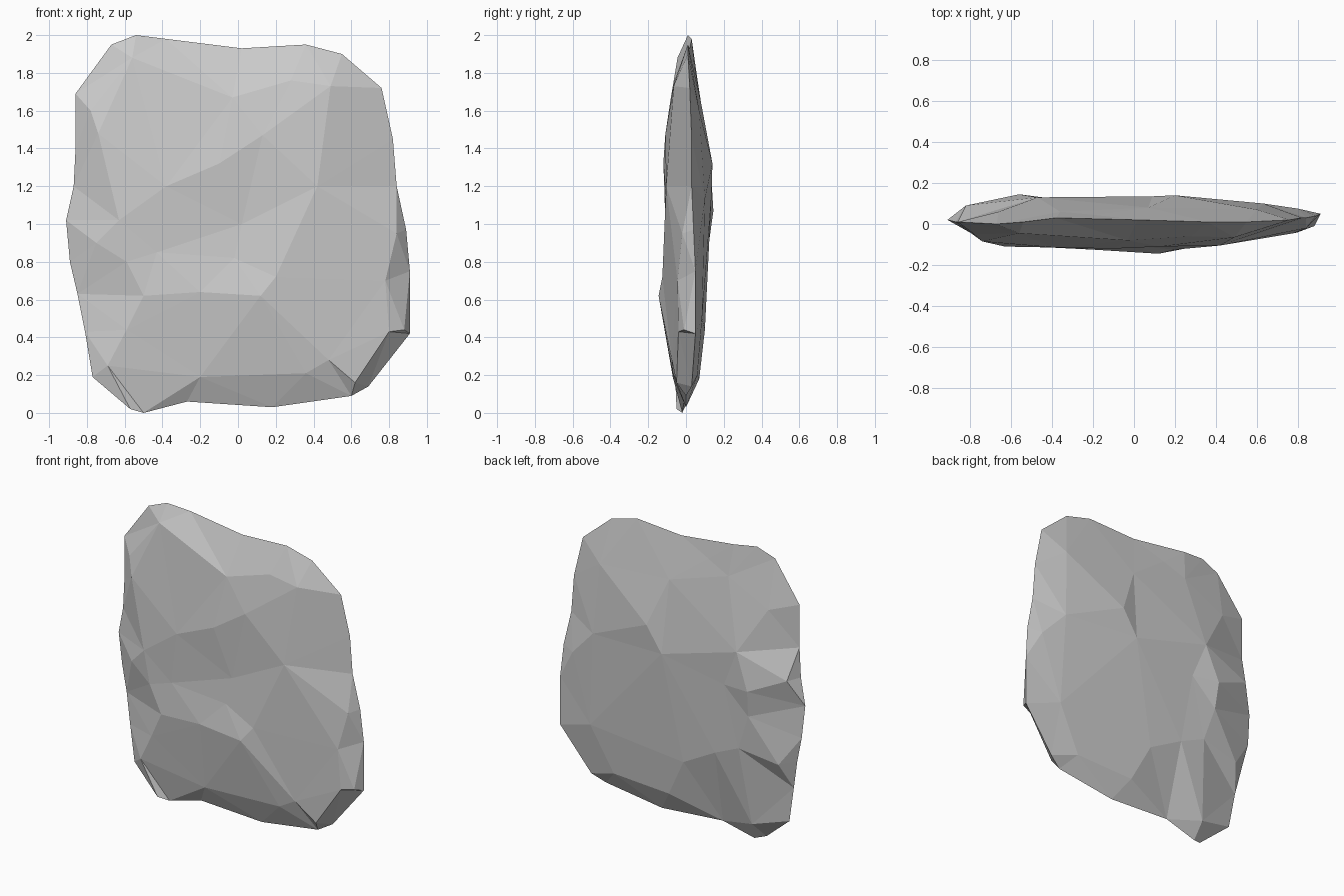
import bpy, bmesh
from mathutils import Vector
from mathutils.geometry import delaunay_2d_cdt

# Outline of the slab as (x, z, y), clockwise from the top left
rim = [(-.54, 2, .01), (-.38, 1.98, .03), (.02, 1.93, .02), (.36, 1.95, .01),
       (.55, 1.90, .01), (.76, 1.72, .02), (.82, 1.45, .03), (.84, 1.2, .03),
       (.89, .97, .04), (.91, .75, .05), (.91, .42, .05), (.69, .14, .03),
       (.60, .09, .0), (.18, .03, .0), (-.27, .06, -.01), (-.5, 0, -.02),
       (-.57, .02, -.05), (-.77, .19, -.01), (-.81, .43, .0), (-.85, .63, .02),
       (-.89, .8, .03), (-.91, 1.02, .02), (-.87, 1.2, .01), (-.86, 1.4, .01),
       (-.86, 1.69, .01), (-.67, 1.95, .0)]

# Chipped facet corners on the front face
front = [(-.56, 1.88, -.045), (-.78, 1.6, -.05), (-.74, 1.48, -.085), (-.63, 1.02, -.11),
         (-.38, 1.2, -.115), (-.1, 1.32, -.12), (.13, 1.47, -.11),
         (.42, 1.2, -.105), (.49, 1.73, -.065), (.28, 1.76, -.06),
         (.68, 1.8, -.01), (-.03, 1.67, -.08), (.02, 1.0, -.095),
         (-.43, .85, -.1), (-.59, .8, -.105), (-.5, .62, -.11),
         (-.2, .64, -.125), (-.02, .82, -.105), (.2, .72, -.125),
         (.12, .62, -.145), (.36, .21, -.07), (.48, .28, -.075),
         (-.2, .19, -.07), (-.59, .44, -.085), (-.69, .25, -.06),
         (.62, .16, -.05), (.78, .7, -.045), (.8, .43, -.04),
         (.88, .44, -.01), (.84, .95, -.02), (-.75, .9, -.07)]

# Facet corners on the back face
back = [(.2, 1.32, .14), (.63, 1.13, .10), (.09, 1.15, .135), (-.47, 1.31, .13),
        (-.37, 1.06, .12), (-.56, 1.07, .145), (-.82, 1.19, .09), (-.55, .89, .12),
        (-.47, .65, .11), (-.05, .44, .10), (-.29, .57, .105), (-.75, .6, .08),
        (.08, .18, .07), (.07, 1.64, .08), (-.2, 1.84, .045), (-.36, 1.77, .06),
        (-.66, 1.62, .06), (.6, 1.6, .07), (.66, .5, .085), (-.52, .12, .035),
        (.5, .2, .06), (.8, .95, .075)]

bm = bmesh.new()
ring = [bm.verts.new((x, y, z)) for x, z, y in rim]
loop = [(i, (i + 1) % len(rim)) for i in range(len(rim))]


def add_side(corners, flip):
    """Triangulate one face of the slab between the shared rim and its corners."""
    verts = ring + [bm.verts.new((x, y, z)) for x, z, y in corners]
    flat = [Vector((x, z)) for x, z, y in rim + corners]
    out, _, tris, origin, _, _ = delaunay_2d_cdt(flat, loop, [], 1, 1e-5)
    for t in tris:
        face = [verts[origin[i][0]] for i in t]
        bm.faces.new(face[::-1] if flip else face)


add_side(front, False)
add_side(back, True)
bmesh.ops.recalc_face_normals(bm, faces=bm.faces)

# Stone slab
mesh = bpy.data.meshes.new("stone_slab")
bm.to_mesh(mesh)
bm.free()
slab = bpy.data.objects.new("stone_slab", mesh)
bpy.context.collection.objects.link(slab)
